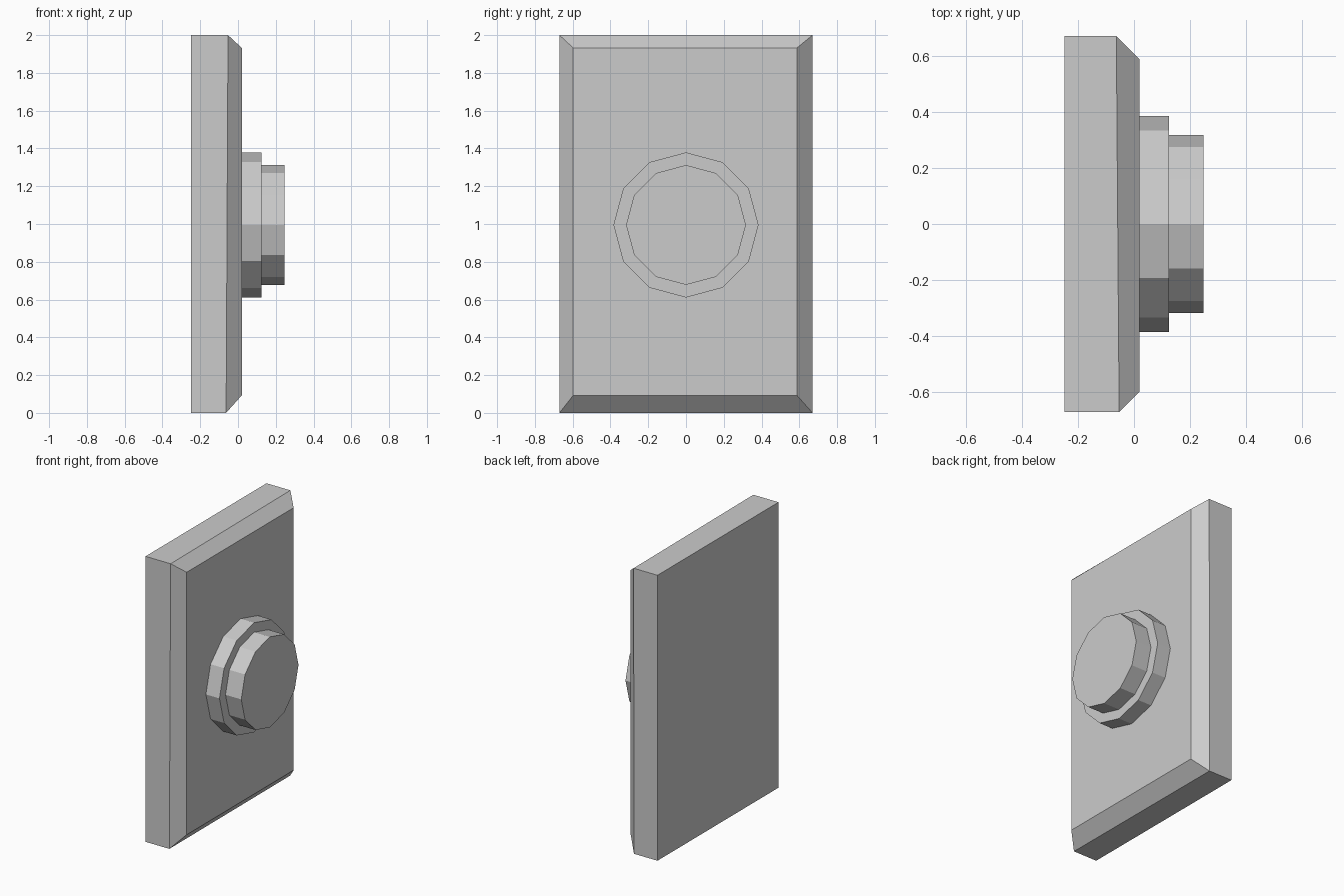
import bpy
import bmesh
import math

if "Cube" in bpy.data.objects:
    bpy.data.objects.remove(bpy.data.objects["Cube"])


def loft(name, rings, cap_start=True):
    """Skin a stack of equal-length vertex rings and cap the ends."""
    bm = bmesh.new()
    loops = [[bm.verts.new(p) for p in ring] for ring in rings]
    for a, b in zip(loops, loops[1:]):
        n = len(a)
        for i in range(n):
            j = (i + 1) % n
            bm.faces.new((a[i], a[j], b[j], b[i]))
    if cap_start:
        bm.faces.new(loops[0])
    bm.faces.new(loops[-1])
    bmesh.ops.recalc_face_normals(bm, faces=bm.faces)
    mesh = bpy.data.meshes.new(name)
    bm.to_mesh(mesh)
    bm.free()
    obj = bpy.data.objects.new(name, mesh)
    bpy.context.collection.objects.link(obj)
    return obj


def rect(xs, y0, y1, z0, z1):
    corners = [(y0, z0), (y1, z0), (y1, z1), (y0, z1)]
    return [(x, y, z) for x, (y, z) in zip(xs, corners)]


def circle(x, r, z=0.995, sides=12):
    return [(x, r * math.cos(math.tau * i / sides), z + r * math.sin(math.tau * i / sides))
            for i in range(sides)]


# Wall plate: upright slab with a slightly uneven chamfer around its front
FRONT = 0.02
loft("wall_plate", [
    rect([-0.248] * 4, -0.67, 0.67, 0.0, 2.0),
    rect([-0.063, -0.066, -0.063, -0.053], -0.67, 0.67, 0.0, 2.0),
    rect([FRONT] * 4, -0.597, 0.587, 0.093, 1.932),
])

# Twelve-sided stepped button: wide collar, then narrower cap
loft("button", [
    circle(FRONT, 0.384),
    circle(0.125, 0.384),
    circle(0.125, 0.317),
    circle(0.247, 0.317),
])
